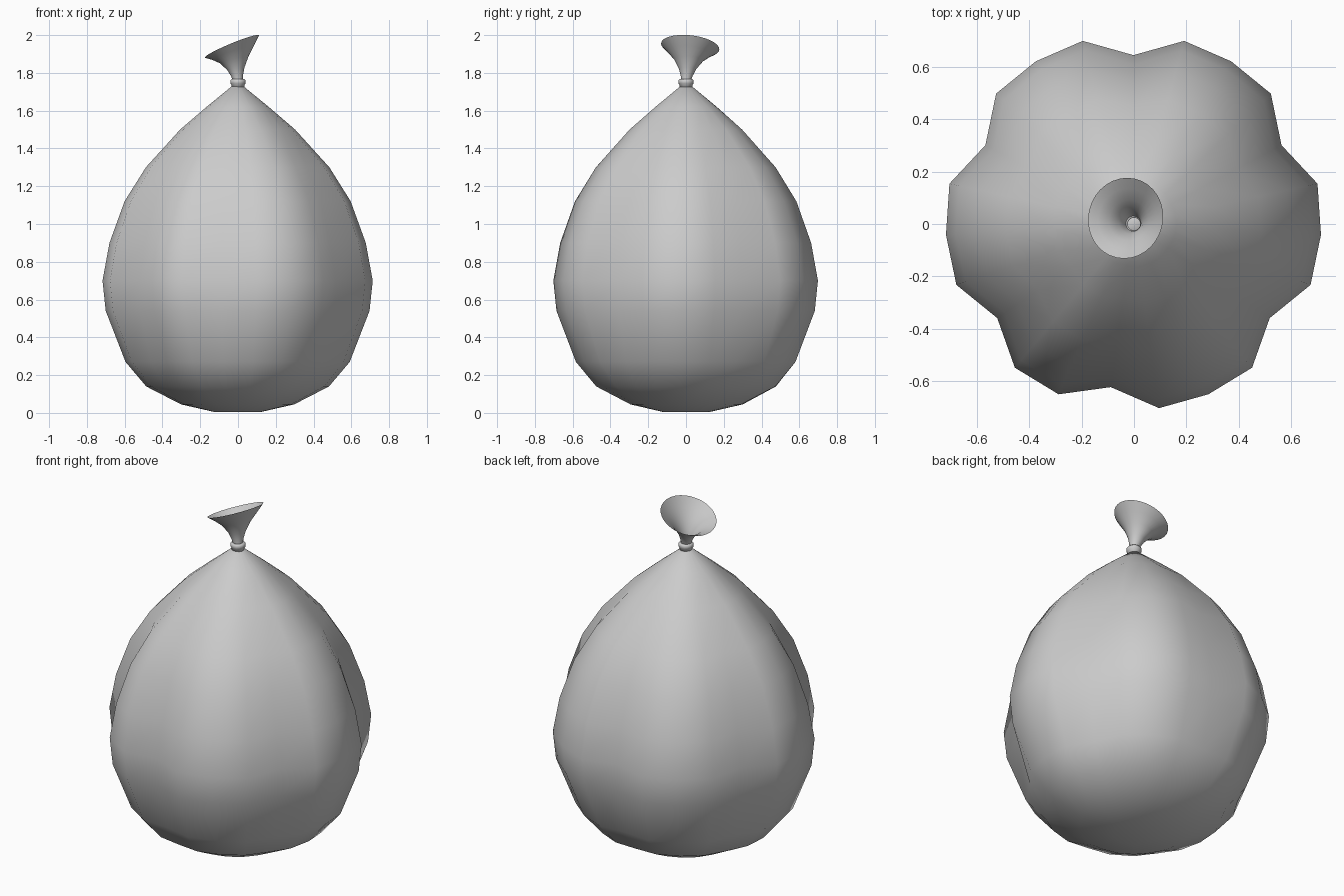
import bpy, bmesh, math
from mathutils import Vector, Matrix

cube = bpy.data.objects.get("Cube")
if cube:
    bpy.data.objects.remove(cube)

grey = bpy.data.materials.new("soft grey")
grey.use_nodes = True
COLOUR = (0.6, 0.6, 0.6, 1)
grey.diffuse_color = COLOUR
grey.node_tree.nodes["Principled BSDF"].inputs["Base Color"].default_value = COLOUR


def loft(name, rings, cap_start=False, cap_end=False, closed=False):
    """Skin a list of rings, each a list of points running clockwise from the back."""
    bm = bmesh.new()
    loops = [[bm.verts.new(p) for p in ring] for ring in rings]
    pairs = list(zip(loops, loops[1:])) + ([(loops[-1], loops[0])] if closed else [])
    n = len(loops[0])
    for low, high in pairs:
        for i in range(n):
            j = (i + 1) % n
            bm.faces.new((low[j], low[i], high[i], high[j]))
    if cap_start:
        bm.faces.new(loops[0])
    if cap_end:
        bm.faces.new(loops[-1][::-1])
    mesh = bpy.data.meshes.new(name)
    bm.to_mesh(mesh)
    bm.free()
    mesh.materials.append(grey)
    mesh.shade_smooth()
    obj = bpy.data.objects.new(name, mesh)
    bpy.context.collection.objects.link(obj)
    return obj


def circle(n, radius):
    return [Vector((math.sin(a), math.cos(a), 0)) * radius
            for a in (math.tau * i / n for i in range(n))]


# Bag body: round profile with six creases pulled inwards
SIDES, LOBES, TOP = 23, 6, 1.73
creases = {round(k * SIDES / LOBES) for k in range(LOBES)}
profile = [(0.12, 0.004), (0.30, 0.045), (0.485, 0.14), (0.595, 0.27), (0.70, 0.54),
           (0.717, 0.70), (0.68, 0.90), (0.60, 1.12), (0.487, 1.30), (0.305, 1.50),
           (0.165, 1.62), (0.03, TOP)]
body = []
for r, z in profile:
    dent = 1 - 0.118 * math.sin(math.pi * z / TOP)
    body.append([p * (dent if i in creases else 1) + Vector((-0.002, 0.008 * r / 0.717, z))
                 for i, p in enumerate(circle(SIDES, r))])
loft("bag_body", body, cap_start=True, cap_end=True)

# Tie wrapped around the neck
tie = [(0.024, 1.717), (0.033, 1.717), (0.035, 1.738), (0.041, 1.745),
       (0.041, 1.760), (0.034, 1.768), (0.024, 1.768)]
loft("neck_tie", [[p + Vector((0, 0, z)) for p in circle(16, r)] for r, z in tie], closed=True)

# Open flared mouth, leaning over progressively towards the rim
flare = [(0.026, 0.0), (0.031, 0.15), (0.046, 0.36), (0.078, 0.62), (0.117, 0.82), (0.155, 1.0)]
base, rim = Vector((0, 0, 1.755)), Vector((-0.032, 0.022, 1.94))
mouth = []
for r, t in flare:
    lean = Matrix.Rotation(math.radians(-22.5 * t), 3, 'Y') @ Matrix.Rotation(math.radians(-6 * t), 3, 'X')
    mouth.append([lean @ p + base.lerp(rim, t) for p in circle(32, r)])
loft("flared_mouth", mouth)
